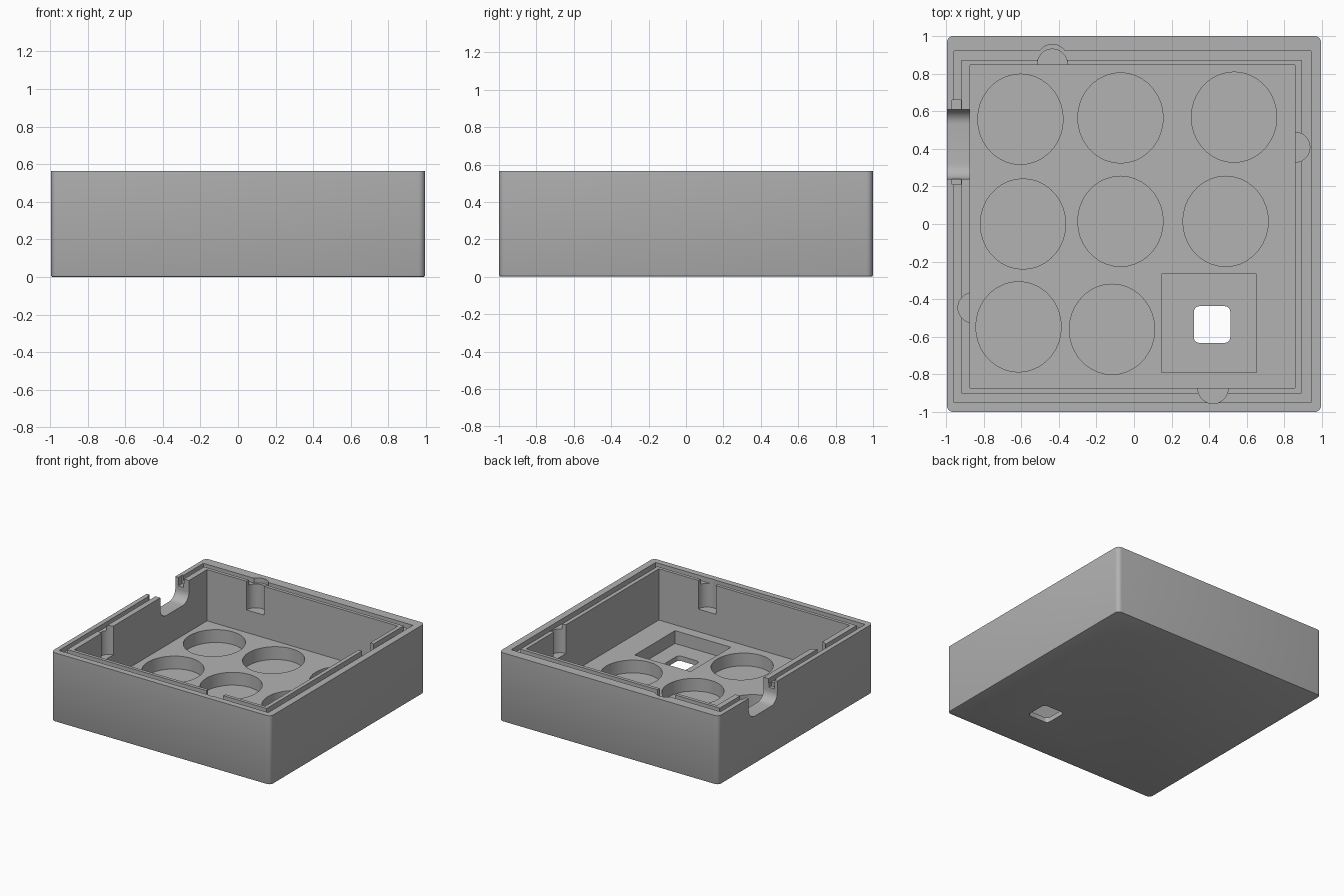
import bpy, bmesh
from mathutils import Matrix

if "Cube" in bpy.data.objects:
    bpy.data.objects.remove(bpy.data.objects["Cube"], do_unlink=True)

TOP, FLOOR, POCKET, ABOVE = 0.565, 0.145, 0.04, 0.7

grey = bpy.data.materials.new("plain_grey")
grey.use_nodes = True
colour = (0.45, 0.45, 0.45, 1)
grey.diffuse_color = colour
grey.node_tree.nodes["Principled BSDF"].inputs["Base Color"].default_value = colour


def add_object(name, bm):
    mesh = bpy.data.meshes.new(name)
    bm.to_mesh(mesh)
    bm.free()
    mesh.materials.append(grey)
    obj = bpy.data.objects.new(name, mesh)
    bpy.context.scene.collection.objects.link(obj)
    return obj


def round_edges(bm, rule, radius, segments):
    edges = [e for e in bm.edges if rule(*[v.co for v in e.verts])]
    bmesh.ops.bevel(bm, geom=edges, offset=radius, segments=segments,
                    profile=0.5, affect='EDGES')


def box_mesh(x, y, z):
    bm = bmesh.new()
    bmesh.ops.create_cube(bm, size=1)
    for v in bm.verts:
        v.co = [span[0] if c < 0 else span[1] for c, span in zip(v.co, (x, y, z))]
    return bm


def box(name, x, y, z):
    return add_object(name, box_mesh(x, y, z))


def cylinder(name, x, y, rx, ry, z0, z1, sides=36):
    bm = bmesh.new()
    place = Matrix.Translation((x, y, (z0 + z1) / 2)) @ Matrix.Diagonal((rx, ry, z1 - z0, 1))
    bmesh.ops.create_cone(bm, cap_ends=True, segments=sides, radius1=1, radius2=1,
                          depth=1, matrix=place)
    return add_object(name, bm)


def cut(target, cutter):
    cutter.hide_render = True
    mod = target.modifiers.new("cut", 'BOOLEAN')
    mod.operation, mod.solver, mod.object = 'DIFFERENCE', 'EXACT', cutter
    graph = bpy.context.evaluated_depsgraph_get()
    mesh = bpy.data.meshes.new_from_object(target.evaluated_get(graph))
    target.modifiers.clear()
    target.data = mesh
    bpy.data.objects.remove(cutter, do_unlink=True)


def upright(a, b):
    return abs(a.z - b.z) > 0.1


# Outer block with rounded corners and a softened base
bm = box_mesh((-0.995, 0.995), (-1, 1), (0, TOP))
round_edges(bm, upright, 0.035, 5)
round_edges(bm, lambda a, b: max(a.z, b.z) < 0.001, 0.01, 2)
tray = add_object("tray", bm)

# Main cavity
cut(tray, box("cavity", (-0.872, 0.857), (-0.873, 0.845), (FLOOR, ABOVE)))

# Lid groove around the rim
groove = box("groove", (-0.957, 0.94), (-0.95, 0.92), (TOP - 0.04, ABOVE))
cut(groove, box("lip", (-0.917, 0.89), (-0.90, 0.873), (0.3, 1)))
cut(tray, groove)

# Round pockets in the floor
pockets = [(-0.604, 0.557), (-0.072, 0.564), (0.532, 0.568),
           (-0.59, 0.0), (-0.072, 0.014), (0.487, 0.014),
           (-0.614, -0.547), (-0.117, -0.56)]
for x, y in pockets:
    cut(tray, cylinder("pocket", x, y, 0.227, 0.24, POCKET, 0.3))

# Square pocket with a rounded through hole
cut(tray, box("square_pocket", (0.146, 0.652), (-0.789, -0.267), (POCKET, 0.3)))
bm = box_mesh((0.318, 0.512), (-0.632, -0.437), (-0.1, 0.3))
round_edges(bm, upright, 0.03, 5)
cut(tray, add_object("through_hole", bm))

# Half-round niches in the four walls
for x, y in [(-0.434, 0.85), (0.855, 0.408), (-0.856, -0.445), (0.42, -0.875)]:
    cut(tray, cylinder("niche", x, y, 0.08, 0.08, 0.33, ABOVE))
cut(tray, cylinder("niche_relief", -0.434, 0.875, 0.08, 0.08, TOP - 0.04, ABOVE))

# Cable notch through one side wall, with rounded lower corners
bm = box_mesh((-1.1, -0.8), (0.24, 0.61), (0.39, ABOVE))
round_edges(bm, lambda a, b: abs(a.x - b.x) > 0.1 and a.z < 0.5, 0.08, 8)
cut(tray, add_object("cable_notch", bm))
cut(tray, box("notch_slot", (-0.968, -0.92), (0.21, 0.66), (TOP - 0.07, ABOVE)))

# Smooth the curved walls, keep edges sharp
bpy.ops.object.select_all(action='DESELECT')
tray.select_set(True)
bpy.context.view_layer.objects.active = tray
bpy.ops.object.shade_smooth_by_angle()
